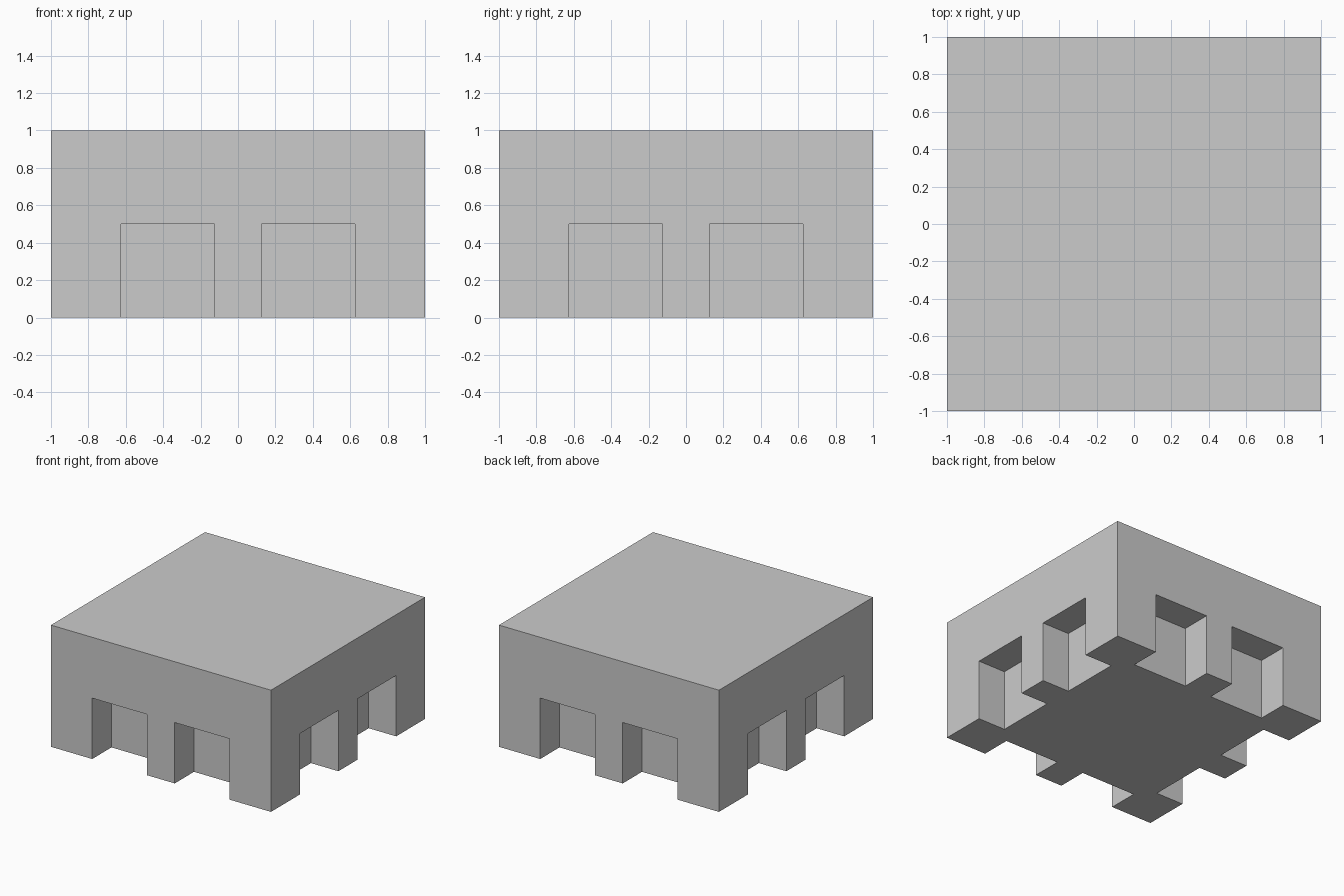
import bpy, bmesh, math
from mathutils import Matrix, Vector

if "Cube" in bpy.data.objects:
    bpy.data.objects.remove(bpy.data.objects["Cube"])


def add_box(bm, centre, size, turn=0.0):
    m = Matrix.Rotation(turn, 4, 'Z') @ Matrix.Translation(Vector(centre)) @ Matrix.Diagonal((*size, 1))
    bmesh.ops.create_cube(bm, size=1, matrix=m)


def finish(bm, name):
    mesh = bpy.data.meshes.new(name)
    bm.to_mesh(mesh)
    bm.free()
    obj = bpy.data.objects.new(name, mesh)
    bpy.context.collection.objects.link(obj)
    return obj


# Solid block
bm = bmesh.new()
add_box(bm, (0, 0, 0.5), (2, 2, 1))
block = finish(bm, "notched_block")

# Cutters: two notches per side, 0.5 wide, 0.5 high, 0.25 deep
bm = bmesh.new()
for side in range(4):
    for x in (-0.375, 0.375):
        add_box(bm, (x, -1, 0.2), (0.5, 0.5, 0.6), side * math.pi / 2)
cutter = finish(bm, "notch_cutter")
cutter.hide_render = True

# Cut the notches, then drop the helper
cut = block.modifiers.new("notches", 'BOOLEAN')
cut.operation = 'DIFFERENCE'
cut.solver = 'EXACT'
cut.object = cutter
bpy.context.view_layer.objects.active = block
bpy.ops.object.modifier_apply(modifier=cut.name)
bpy.data.objects.remove(cutter)
